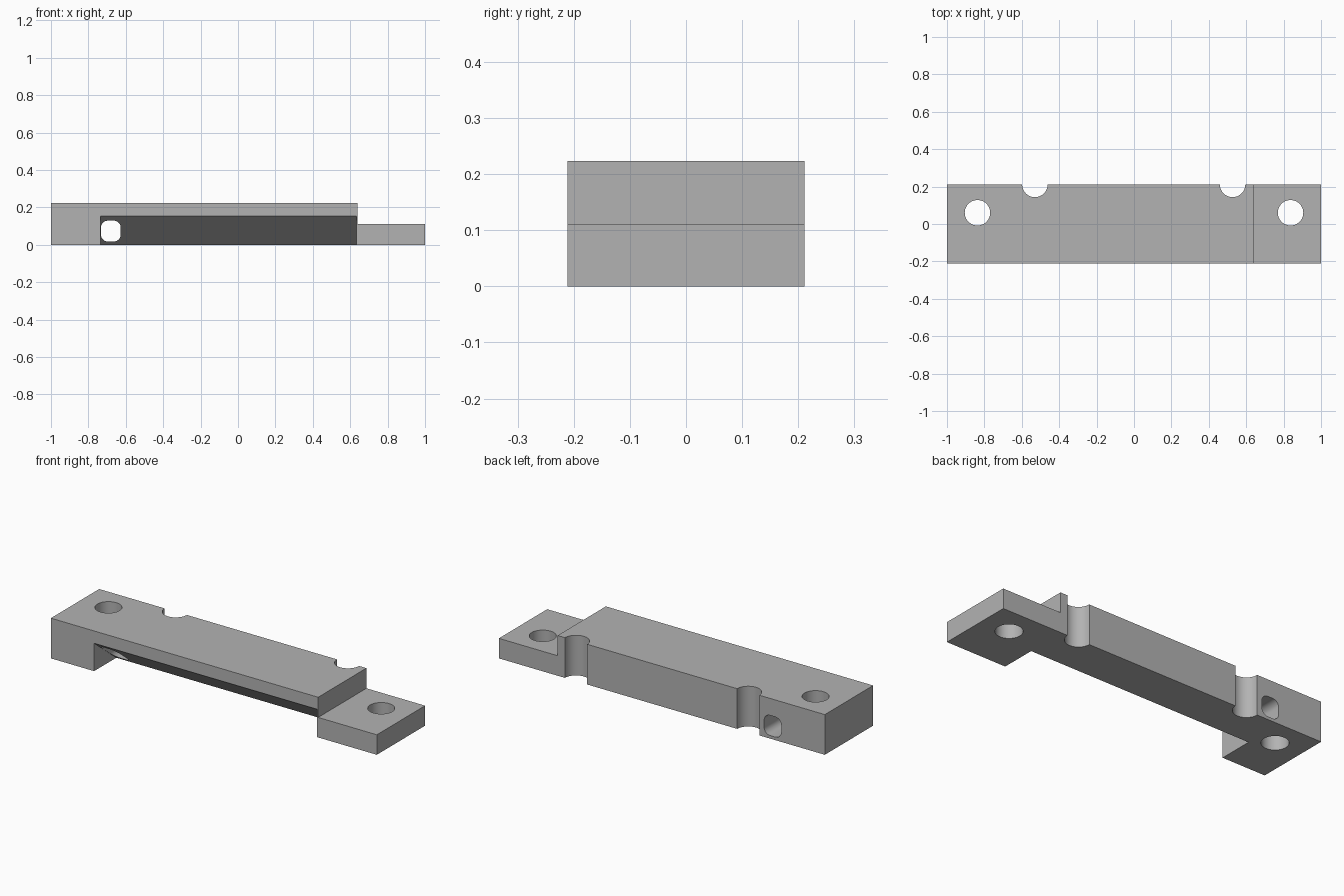
import bpy, bmesh
from math import radians, cos, sin, pi
from mathutils import Vector

cube = bpy.data.objects.get("Cube")
if cube:
    bpy.data.objects.remove(cube, do_unlink=True)

grey = bpy.data.materials.new("plain grey")
grey.use_nodes = True
colour = (0.45, 0.45, 0.45, 1)
grey.diffuse_color = colour
grey.node_tree.nodes["Principled BSDF"].inputs["Base Color"].default_value = colour


def prism(name, points, sweep):
    """Extrude a closed outline of 3D points along a sweep vector."""
    bm = bmesh.new()
    face = bm.faces.new([bm.verts.new(p) for p in points])
    swept = bmesh.ops.extrude_face_region(bm, geom=[face])["geom"]
    bmesh.ops.translate(bm, vec=Vector(sweep),
                        verts=[v for v in swept if isinstance(v, bmesh.types.BMVert)])
    bmesh.ops.recalc_face_normals(bm, faces=bm.faces)
    mesh = bpy.data.meshes.new(name)
    bm.to_mesh(mesh)
    bm.free()
    mesh.materials.append(grey)
    obj = bpy.data.objects.new(name, mesh)
    bpy.context.collection.objects.link(obj)
    return obj


def arc(cx, cy, radius, start, end, steps):
    angles = [start + (end - start) * i / steps for i in range(steps + 1)]
    return [(cx + radius * cos(a), cy + radius * sin(a)) for a in angles]


END, DEPTH, TOP = 1.0, 0.2115, 0.223
STEP_X, STEP_Z = 0.64, 0.111

# Stepped bar
outline = [(-END, 0), (END, 0), (END, STEP_Z), (STEP_X, STEP_Z), (STEP_X, TOP), (-END, TOP)]
bar = prism("stepped_bar", [(x, -DEPTH, z) for x, z in outline], (0, 2 * DEPTH, 0))

# Screw holes and half-round grooves in the back
cutters = []
for name, x, y in (("right_screw_hole", -0.837, 0.06), ("left_screw_hole", 0.837, 0.06),
                   ("right_groove", -0.53, DEPTH), ("left_groove", 0.527, DEPTH)):
    circle = arc(x, y, 0.068, 0, 2 * pi, 48)[:-1]
    cutters.append(prism(name, [(px, py, -0.1) for px, py in circle], (0, 0, 0.5)))

# Sloping recess under the front
wedge = [(-0.3, 0.225), (0.109, -0.1), (-0.3, -0.1)]
cutters.append(prism("front_recess", [(-0.735, y, z) for y, z in wedge], (1.368, 0, 0)))

# Rounded square passage from front to back
rounded = []
for i, (sx, sz) in enumerate(((1, 1), (-1, 1), (-1, -1), (1, -1))):
    rounded += arc(-0.68 + sx * 0.015, 0.073 + sz * 0.018, 0.038,
                   i * pi / 2, (i + 1) * pi / 2, 8)
cutters.append(prism("cable_passage", [(x, -0.4, z) for x, z in rounded], (0, 0.8, 0)))

for cutter in cutters:
    cut = bar.modifiers.new(cutter.name, "BOOLEAN")
    cut.operation = "DIFFERENCE"
    cut.solver = "EXACT"
    cut.object = cutter

# Apply the cuts and remove the cutters
bpy.context.view_layer.objects.active = bar
bpy.ops.object.select_all(action="DESELECT")
bar.select_set(True)
for cutter in cutters:
    bpy.ops.object.modifier_apply(modifier=cutter.name)
for cutter in cutters:
    bpy.data.objects.remove(cutter, do_unlink=True)
bpy.ops.object.shade_smooth_by_angle(angle=radians(30))
